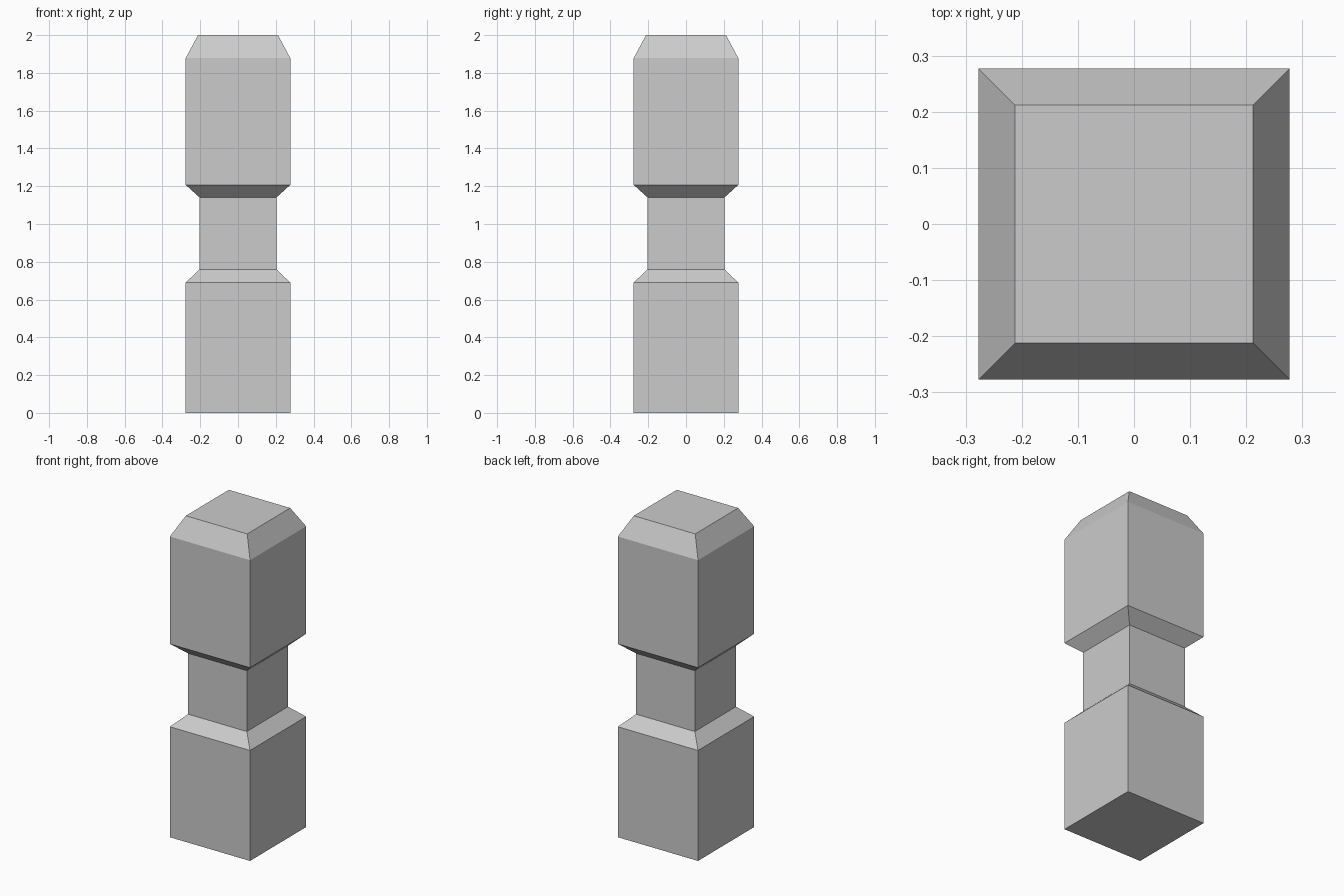
import bpy
import bmesh

cube = bpy.data.objects.get("Cube")
if cube:
    bpy.data.objects.remove(cube, do_unlink=True)

# Single stone colour
GREY = (0.6, 0.6, 0.6, 1.0)
stone = bpy.data.materials.new("light grey")
stone.use_nodes = True
stone.diffuse_color = GREY
stone.node_tree.nodes["Principled BSDF"].inputs["Base Color"].default_value = GREY

# Post profile: half width and height of each square ring, bottom to top
WIDE, NECK, CAP = 0.277, 0.203, 0.212
PROFILE = [
    (WIDE, 0.0), (WIDE, 0.69),     # lower block
    (NECK, 0.76), (NECK, 1.14),    # recessed neck
    (WIDE, 1.207), (WIDE, 1.878),  # upper block
    (CAP, 2.0),                    # bevelled cap
]
CORNERS = [(-1, -1), (1, -1), (1, 1), (-1, 1)]


def square_loft(name, profile, material):
    """Join square rings into one closed, flat-faced solid."""
    bm = bmesh.new()
    rings = [[bm.verts.new((sx * r, sy * r, z)) for sx, sy in CORNERS]
             for r, z in profile]
    for low, high in zip(rings, rings[1:]):
        for i in range(4):
            j = (i + 1) % 4
            bm.faces.new((low[i], low[j], high[j], high[i]))
    bm.faces.new(reversed(rings[0]))
    bm.faces.new(rings[-1])
    mesh = bpy.data.meshes.new(name)
    bm.to_mesh(mesh)
    bm.free()
    mesh.materials.append(material)
    obj = bpy.data.objects.new(name, mesh)
    bpy.context.collection.objects.link(obj)
    return obj


square_loft("bollard_post", PROFILE, stone)
